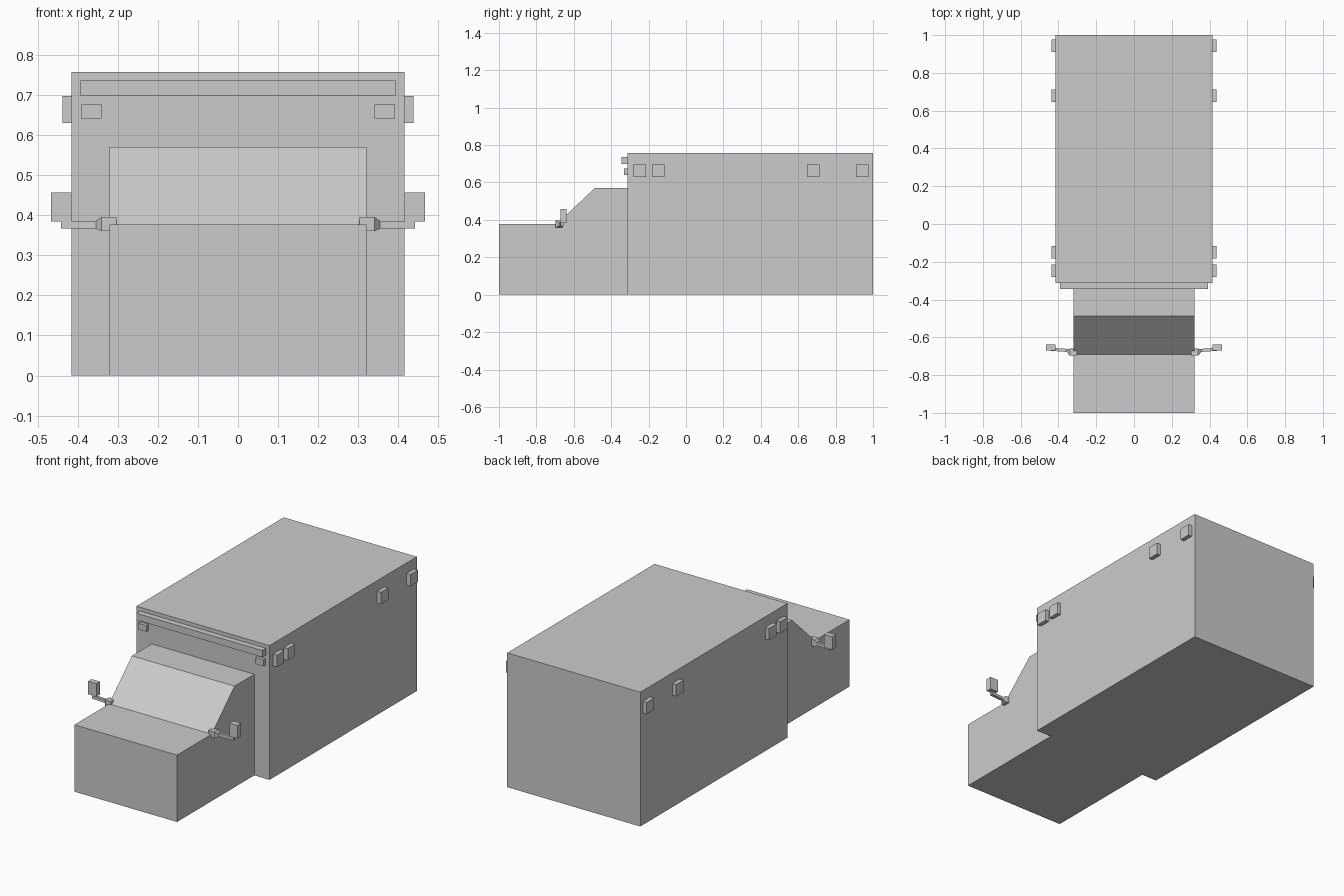
import bpy, bmesh

if "Cube" in bpy.data.objects:
    bpy.data.objects.remove(bpy.data.objects["Cube"])


def make_object(name, verts, faces):
    mesh = bpy.data.meshes.new(name)
    bm = bmesh.new()
    vs = [bm.verts.new(v) for v in verts]
    for f in faces:
        bm.faces.new([vs[i] for i in f])
    bmesh.ops.recalc_face_normals(bm, faces=bm.faces)
    bm.to_mesh(mesh)
    bm.free()
    obj = bpy.data.objects.new(name, mesh)
    bpy.context.collection.objects.link(obj)
    return obj


def loft(name, rings):
    """Join equal-sized rings of points and cap both ends."""
    n = len(rings[0])
    verts = [p for ring in rings for p in ring]
    faces = [list(range(n)), list(range(len(verts) - n, len(verts)))]
    for r in range(len(rings) - 1):
        a, b = r * n, (r + 1) * n
        faces += [(a + i, a + (i + 1) % n, b + (i + 1) % n, b + i) for i in range(n)]
    return make_object(name, verts, faces)


def section(x, y0, y1, z0, z1):
    return [(x, y0, z0), (x, y1, z0), (x, y1, z1), (x, y0, z1)]


def box(name, x, y, z):
    return loft(name, [section(x[0], *y, *z), section(x[1], *y, *z)])


def mirror_x(obj):
    mod = obj.modifiers.new("Mirror", 'MIRROR')
    mod.use_mirror_merge = False


# cargo body
box("cargo_box", (-0.415, 0.415), (-0.312, 1.0), (0, 0.757))

# cab with hood and sloped windscreen
profile = [(-1, 0), (-1, 0.377), (-0.692, 0.377), (-0.488, 0.57), (-0.312, 0.57), (-0.312, 0)]
loft("cab", [[(x, y, z) for y, z in profile] for x in (-0.32, 0.32)])

# front light bar and marker lamps
box("front_light_bar", (-0.393, 0.393), (-0.345, -0.312), (0.698, 0.736))
mirror_x(box("front_marker_lamp", (0.34, 0.391), (-0.331, -0.312), (0.641, 0.676)))

# side marker lamps
for i, y in enumerate((-0.247, -0.149, 0.68, 0.943)):
    mirror_x(box(f"side_lamp_{i + 1}", (0.415, 0.438), (y - 0.033, y + 0.033), (0.63, 0.697)))

# wing mirrors: tapered mount, arm, mirror head
mirror_x(loft("mirror_mount", [
    section(0.303, -0.697, -0.66, 0.36, 0.396),
    section(0.34, -0.697, -0.66, 0.36, 0.396),
    section(0.354, -0.68, -0.663, 0.366, 0.386)]))
mirror_x(loft("mirror_arm", [
    section(0.345, -0.678, -0.662, 0.367, 0.384),
    section(0.441, -0.671, -0.655, 0.367, 0.384)]))
mirror_x(box("mirror_head", (0.415, 0.466), (-0.67, -0.638), (0.384, 0.457)))
